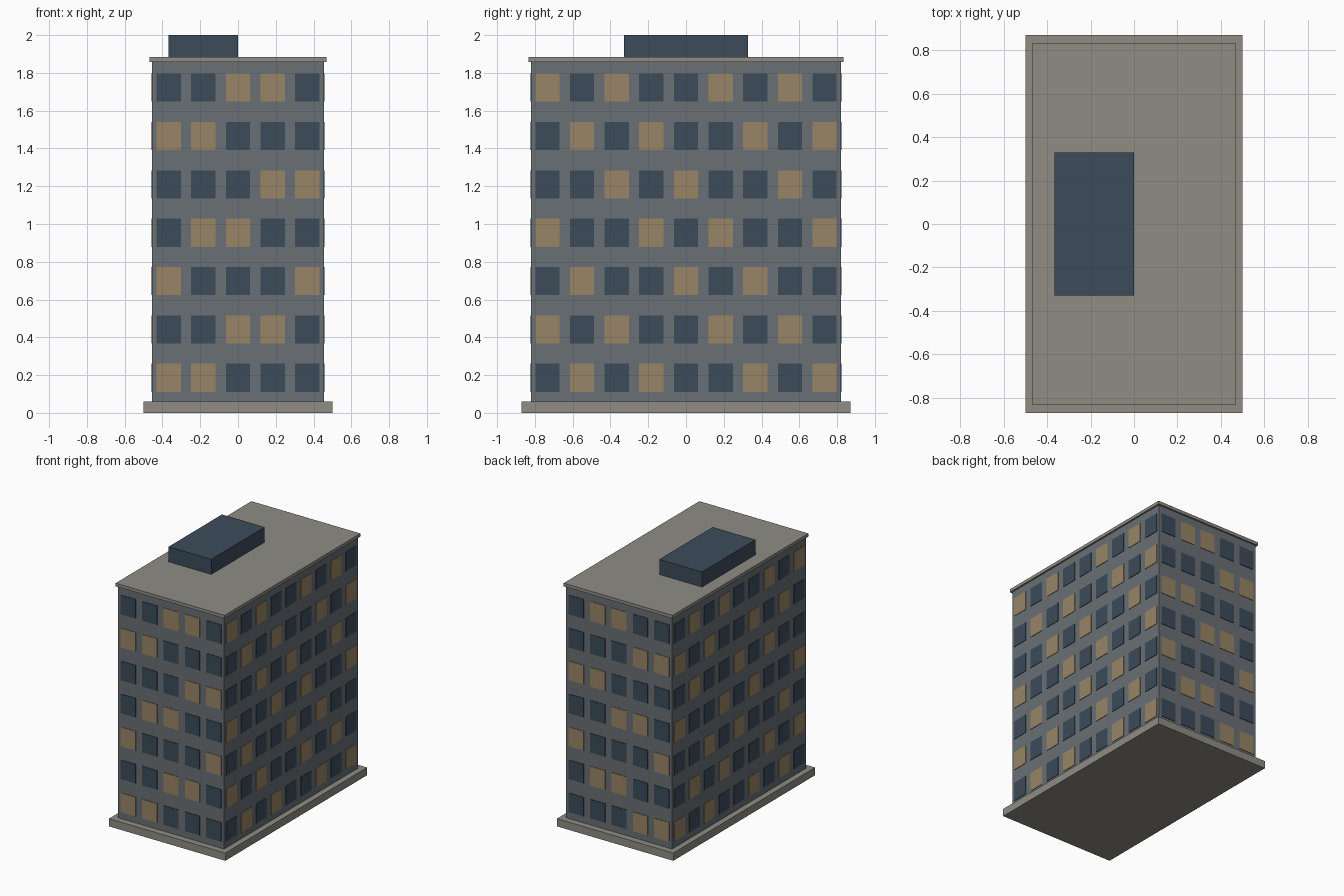
import bpy
import bmesh
from mathutils import Matrix, Vector

cube = bpy.data.objects.get("Cube")
if cube:
    bpy.data.objects.remove(cube, do_unlink=True)


def srgb(*rgb):
    return tuple((c / 255 / 12.92) if c < 11 else ((c / 255 + 0.055) / 1.055) ** 2.4 for c in rgb) + (1.0,)


def material(name, colour):
    m = bpy.data.materials.new(name)
    m.use_nodes = True
    m.diffuse_color = colour
    m.node_tree.nodes["Principled BSDF"].inputs["Base Color"].default_value = colour
    return m


WALL = material("grey wall", srgb(106, 112, 117))
STONE = material("warm stone", srgb(142, 140, 132))
DARK = material("dark glass", srgb(60, 75, 90))
LIT = material("lit glass", srgb(152, 133, 102))


def add_box(bm, lo, hi):
    lo, hi = Vector(lo), Vector(hi)
    matrix = Matrix.Translation((lo + hi) / 2) @ Matrix.Diagonal((*(hi - lo), 1))
    bmesh.ops.create_cube(bm, size=1, matrix=matrix)


def finish(name, bm, mat):
    mesh = bpy.data.meshes.new(name)
    bm.to_mesh(mesh)
    bm.free()
    mesh.materials.append(mat)
    bpy.context.collection.objects.link(bpy.data.objects.new(name, mesh))


def box(name, lo, hi, mat):
    bm = bmesh.new()
    add_box(bm, lo, hi)
    finish(name, bm, mat)


def slab(name, half_x, half_y, z0, z1, mat):
    box(name, (-half_x, -half_y, z0), (half_x, half_y, z1), mat)


# Main masses
HX, HY = 0.455, 0.82
slab("base_plinth", 0.5, 0.87, 0, 0.06, STONE)
slab("tower_body", HX, HY, 0.06, 1.858, WALL)
slab("roof_slab", 0.468, 0.833, 1.858, 1.883, STONE)
box("roof_plant_room", (-0.367, -0.328, 1.883), (0, 0.328, 2.0), DARK)

# Window plates: each facade has a repeating diagonal pattern of lit rooms
FLOORS, PITCH, STOREY = 7, 0.1835, 0.256
W, H, PROUD = 0.064, 0.0745, 0.004


def end_lit(col, row):
    return (col + 3 * row) % 5 in (0, 1)


def side_lit(col, row):
    return (col + row) % 5 in (1, 3)


def facade(name, axis, sign, columns, is_lit):
    panes = {True: bmesh.new(), False: bmesh.new()}
    wall = sign * (HX, HY)[axis]
    for row in range(FLOORS):
        z = 0.186 + row * STOREY
        for col in range(columns):
            along = (col - (columns - 1) / 2) * PITCH
            centre = [along, along, z]
            half = [W, W, H]
            centre[axis], half[axis] = wall, PROUD
            c, h = Vector(centre), Vector(half)
            add_box(panes[is_lit(col, row)], c - h, c + h)
    finish(name + "_lit_windows", panes[True], LIT)
    finish(name + "_dark_windows", panes[False], DARK)


facade("front", 1, -1, 5, end_lit)
facade("back", 1, 1, 5, end_lit)
facade("left", 0, 1, 9, side_lit)
facade("right", 0, -1, 9, side_lit)
